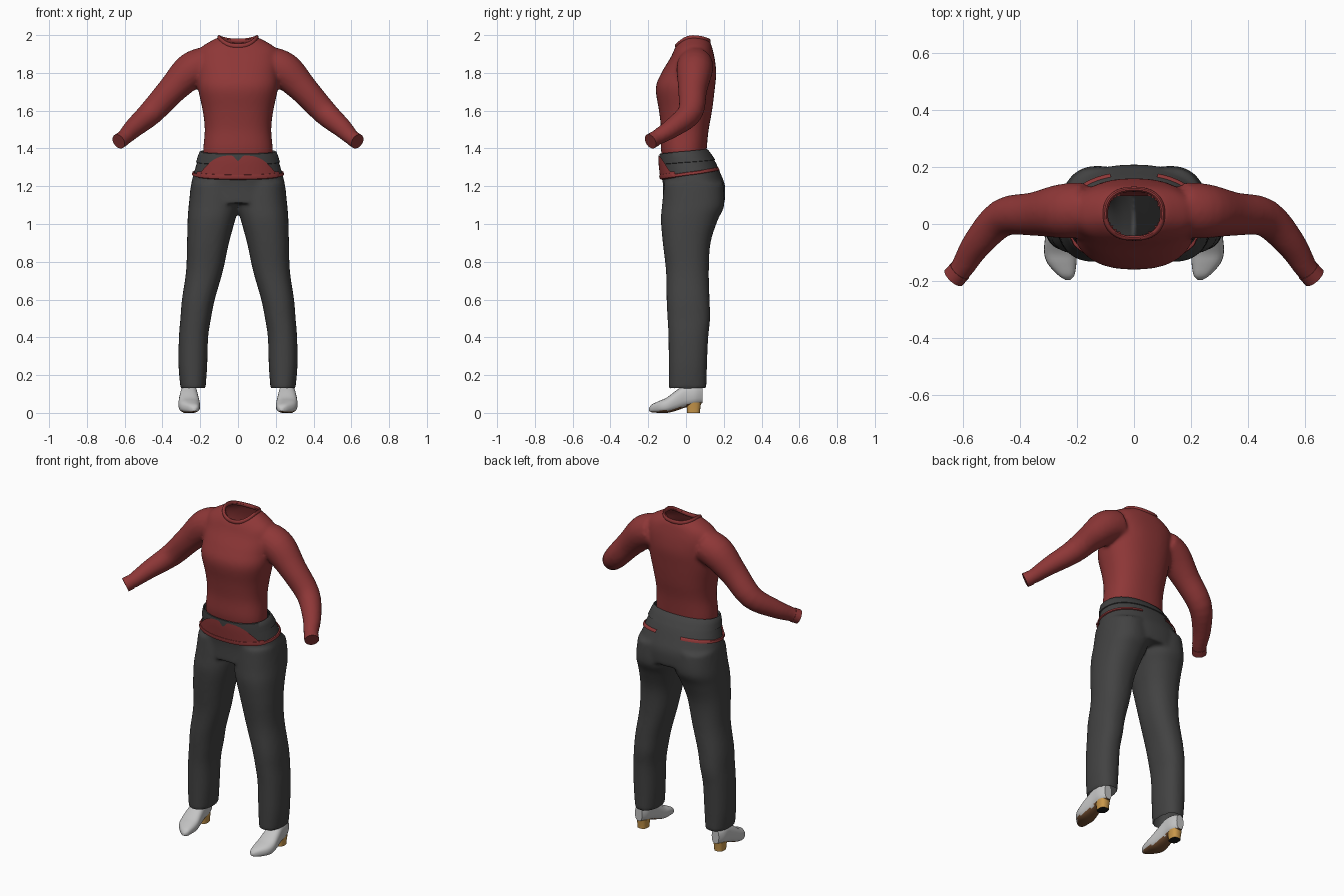
import bpy, bmesh, math
from mathutils import Vector

if "Cube" in bpy.data.objects:
    bpy.data.objects.remove(bpy.data.objects["Cube"])


def material(name, rgb):
    m = bpy.data.materials.new(name)
    m.diffuse_color = (*rgb, 1)
    m.use_nodes = True
    m.node_tree.nodes["Principled BSDF"].inputs["Base Color"].default_value = m.diffuse_color
    return m


RED = material("red knit", (0.27, 0.038, 0.038))
DARK = material("charcoal cloth", (0.055, 0.055, 0.055))
WHITE = material("pale leather", (0.55, 0.55, 0.55))
BROWN = material("brown sole", (0.17, 0.075, 0.03))
TAN = material("tan heel", (0.58, 0.31, 0.07))
BLACK = material("black heel tip", (0.01, 0.01, 0.01))


def spline(table, n=4):
    """Resample rows of numbers with a Catmull-Rom curve."""
    out = []
    for i in range(len(table) - 1):
        a, b, c, d = (table[max(0, min(len(table) - 1, i + k))] for k in (-1, 0, 1, 2))
        for s in range(n):
            t = s / n
            out.append([0.5 * (2 * q + (r - p) * t + (2 * p - 5 * q + 4 * r - u) * t * t
                               + (3 * q - p - 3 * r + u) * t ** 3) for p, q, r, u in zip(a, b, c, d)])
    return out + [list(table[-1])]


def oval(a, e=2.0):
    """Superellipse direction; angle 0 faces the front (-y)."""
    s, c = math.sin(a), math.cos(a)
    return math.copysign(abs(s) ** (2 / e), s), -math.copysign(abs(c) ** (2 / e), c)


def angles(n):
    return [2 * math.pi * i / n for i in range(n)]


def loft(bm, rings, caps=True, closed=True, loop=False):
    rows = [[bm.verts.new(p) for p in r] for r in rings]
    n = len(rows[0])
    for a, b in zip(rows, rows[1:] + (rows[:1] if loop else [])):
        for i in range(n if closed else n - 1):
            j = (i + 1) % n
            bm.faces.new((a[i], a[j], b[j], b[i]))
    if caps:
        bm.faces.new(rows[0])
        bm.faces.new(rows[-1])


def flip(rings):
    return [[Vector((-p[0], p[1], p[2])) for p in r] for r in rings]


def finish(bm, name, mats, smooth=True):
    bmesh.ops.recalc_face_normals(bm, faces=bm.faces)
    me = bpy.data.meshes.new(name)
    bm.to_mesh(me)
    bm.free()
    ob = bpy.data.objects.new(name, me)
    bpy.context.collection.objects.link(ob)
    for m in mats:
        me.materials.append(m)
    bpy.ops.object.select_all(action='DESELECT')
    ob.select_set(True)
    bpy.context.view_layer.objects.active = ob
    if smooth:
        bpy.ops.object.shade_smooth_by_angle(angle=math.radians(45))
    return ob


def fuse(ob, opening):
    """Blend overlapping volumes into one cloth surface, then cut its openings."""
    r = ob.modifiers.new("fuse", 'REMESH')
    r.mode, r.voxel_size = 'VOXEL', 0.011
    s = ob.modifiers.new("soften", 'SMOOTH')
    s.factor, s.iterations = 0.5, 6
    for m in ("fuse", "soften"):
        bpy.ops.object.modifier_apply(modifier=m)
    bm = bmesh.new()
    bm.from_mesh(ob.data)
    bm.normal_update()
    cut = [f for f in bm.faces if opening(f.calc_center_median(), f.normal)]
    bmesh.ops.delete(bm, geom=cut, context='FACES')
    for f in bm.faces:
        f.smooth = True
        f.material_index = 0
    bm.to_mesh(ob.data)
    bm.free()


def tube(path, n=20):
    """Round rings along rows of x, y, z, radius."""
    pts = [Vector(p[:3]) for p in path]
    rings = []
    for i, p in enumerate(path):
        d = (pts[min(i + 1, len(pts) - 1)] - pts[max(i - 1, 0)]).normalized()
        u = d.cross(Vector((0, 1, 0.4))).normalized()
        v = d.cross(u)
        rings.append([pts[i] + p[3] * (math.cos(a) * u + math.sin(a) * v) for a in angles(n)])
    return rings


# Sweater body: half width, front y, back y, then front, side and back height
TORSO = [(.183, -.122, .104, 1.33, 1.33, 1.33), (.184, -.133, .110, 1.40, 1.40, 1.40),
         (.176, -.132, .120, 1.50, 1.50, 1.50), (.187, -.143, .138, 1.60, 1.60, 1.60),
         (.212, -.160, .153, 1.72, 1.72, 1.72), (.213, -.130, .160, 1.80, 1.80, 1.80),
         (.218, -.088, .153, 1.87, 1.87, 1.87), (.200, -.072, .142, 1.90, 1.93, 1.92),
         (.145, -.062, .132, 1.925, 1.968, 1.955), (.100, -.050, .122, 1.945, 1.99, 1.972)]


def torso_ring(row, n=48):
    hw, yf, yb, zf, zs, zb = row
    ring = []
    for a in angles(n):
        x, y = oval(a, 2.35)
        end = zf if y < 0 else zb
        ring.append(Vector((hw * x, (yf + yb) / 2 + y * (yb - yf) / 2, zs + (end - zs) * y * y)))
    return ring


ARM = spline([(.17, .05, 1.845, .095), (.25, .045, 1.81, .096), (.35, .035, 1.71, .077),
              (.46, .022, 1.59, .067), (.55, -.07, 1.51, .053), (.60, -.15, 1.46, .042),
              (.632, -.188, 1.437, .037)])
bm = bmesh.new()
loft(bm, [torso_ring(r) for r in spline(TORSO)])
arm = tube(ARM)
for side in (arm, flip(arm)):
    loft(bm, side)
fuse(finish(bm, "sweater", [RED]), lambda c, n:
     (c.z > 1.9 and (c.x / .094) ** 2 + ((c.y - .036) / .08) ** 2 < 1) or (c.z < 1.36 and n.z < -.7))

# Neck collar
bm = bmesh.new()
neck = torso_ring(TORSO[-1])
rings = []
for p in neck:
    out = Vector((p.x, p.y - .036, 0)).normalized()
    rings.append([p + out * (.009 * math.cos(a)) + Vector((0, 0, .013 * math.sin(a) - .003))
                  for a in angles(10)])
loft(bm, rings, caps=False, loop=True)
finish(bm, "collar", [RED])

# Sleeve cuffs
bm = bmesh.new()
cuff = tube([(*r[:3], .041) for r in ARM[-4:]])
for side in (cuff, flip(cuff)):
    loft(bm, side)
finish(bm, "sleeve_cuffs", [RED])

# Trousers: hips are z, half width, front y, back y
HIPS = spline([(1.37, .203, -.136, .128), (1.33, .216, -.135, .155), (1.27, .234, -.129, .182),
               (1.20, .250, -.122, .207), (1.11, .260, -.124, .205)], 6)
# Legs are z, inner x, outer x, front y, back y
LEGS = spline([(1.22, .0, .247, -.115, .197), (1.10, -.004, .261, -.127, .203), (1.02, .015, .267, -.133, .168),
               (.90, .048, .270, -.123, .130), (.75, .080, .275, -.106, .121), (.60, .123, .297, -.103, .125),
               (.50, .143, .305, -.098, .128), (.40, .158, .313, -.093, .118),
               (.25, .163, .315, -.092, .111), (.125, .172, .304, -.092, .108)])


def hip_point(a, z, off=0.0):
    """Point on the hip surface at an angle and height, pushed outward."""
    rows = HIPS
    i = next((k for k in range(len(rows) - 2) if rows[k + 1][0] <= z), len(rows) - 2)
    t = (rows[i][0] - z) / (rows[i][0] - rows[i + 1][0])
    hw, yf, yb = (p + (q - p) * t for p, q in zip(rows[i][1:], rows[i + 1][1:]))
    x, y = oval(a, 2.25)
    return Vector(((hw + off) * x, (yf + yb) / 2 + y * ((yb - yf) / 2 + off), z))


bm = bmesh.new()
loft(bm, [[hip_point(a, r[0]) for a in angles(48)] for r in HIPS])
leg = []
for z, xi, xo, yf, yb in LEGS:
    ring = [oval(a, 2.3) for a in angles(32)]
    leg.append([Vector(((xi + xo) / 2 + x * (xo - xi) / 2, (yf + yb) / 2 + y * (yb - yf) / 2, z)) for x, y in ring])
for side in (leg, flip(leg)):
    loft(bm, side)
fuse(finish(bm, "trousers", [DARK]), lambda c, n: (c.z > 1.33 and n.z > .7) or (c.z < .15 and n.z < -.7))

# Waistband, rising toward the back
bm = bmesh.new()
rings = []
for h, off in ((0, -.004), (.003, .005), (.03, .006), (.057, .005), (.06, .001), (.05, -.006)):
    rings.append([hip_point(a, 1.325 - .012 * math.cos(a) + h, off) for a in angles(64)])
loft(bm, rings, caps=False)
finish(bm, "waistband", [DARK])

# Sweater front showing over the trousers, with a scalloped top edge
bm = bmesh.new()
rings = []
for k in range(9):
    row = []
    for i in range(57):
        a = math.radians(-62 + 124 * i / 56)
        x = hip_point(a, 1.3).x
        top = 1.278 + .085 * max(0, 1 - (x / .18) ** 4) - .03 * math.exp(-(x / .018) ** 2)
        low = 1.262 - .024 * math.cos(a)
        row.append(hip_point(a, low + (top - low) * k / 8, .011))
    rings.append(row)
loft(bm, rings, caps=False, closed=False)
finish(bm, "sweater_front_panel", [RED])

# Sweater hem line, with a gap at the middle of the back
bm = bmesh.new()
rings = []
for h, off in ((-.004, .002), (.0, .013), (.012, .015), (.022, .013), (.025, .003)):
    row = []
    for i in range(81):
        a = math.radians(-162 + 324 * i / 80)
        thin = 1 if abs(a) < 1 else .6
        row.append(hip_point(a, 1.262 - .024 * math.cos(a) + h * thin, off if thin == 1 else off * .6))
    rings.append(row)
loft(bm, rings, caps=False, closed=False)
finish(bm, "sweater_hem", [RED])

# Shoes: y, centre x, half width, bottom z, top z
SHOE = spline([(-.196, .232, .008, .010, .026), (-.18, .237, .028, .003, .045), (-.14, .252, .050, .0, .064),
               (-.10, .258, .057, .0, .082), (-.05, .260, .052, .012, .120), (.0, .260, .045, .030, .150),
               (.05, .260, .041, .042, .150), (.088, .260, .024, .052, .140)])
shoe = []
for y, cx, hw, zb, zt in SHOE:
    ring = [oval(a, 2.6) for a in angles(24)]
    shoe.append([Vector((cx + hw * u, y, (zb + zt) / 2 + v * (zt - zb) / 2)) for u, v in ring])
heel = []
for z, s in ((0, .85), (.02, .88), (.055, 1.0)):
    ring = [oval(a, 2.6) for a in angles(20)]
    heel.append([Vector((.26 + .034 * s * u, .04 + .04 * s * v, z)) for u, v in ring])
for tag, mirror in (("right", False), ("left", True)):
    bm = bmesh.new()
    loft(bm, flip(shoe) if mirror else shoe)
    bmesh.ops.recalc_face_normals(bm, faces=bm.faces)
    for f in bm.faces:
        f.material_index = 1 if f.normal.z < -.7 else 0
    finish(bm, tag + "_shoe", [WHITE, BROWN])
    bm = bmesh.new()
    loft(bm, flip(heel) if mirror else heel)
    bmesh.ops.recalc_face_normals(bm, faces=bm.faces)
    for f in bm.faces:
        f.material_index = 1 if f.normal.z < -.9 else 0
    finish(bm, tag + "_heel", [TAN, BLACK])
